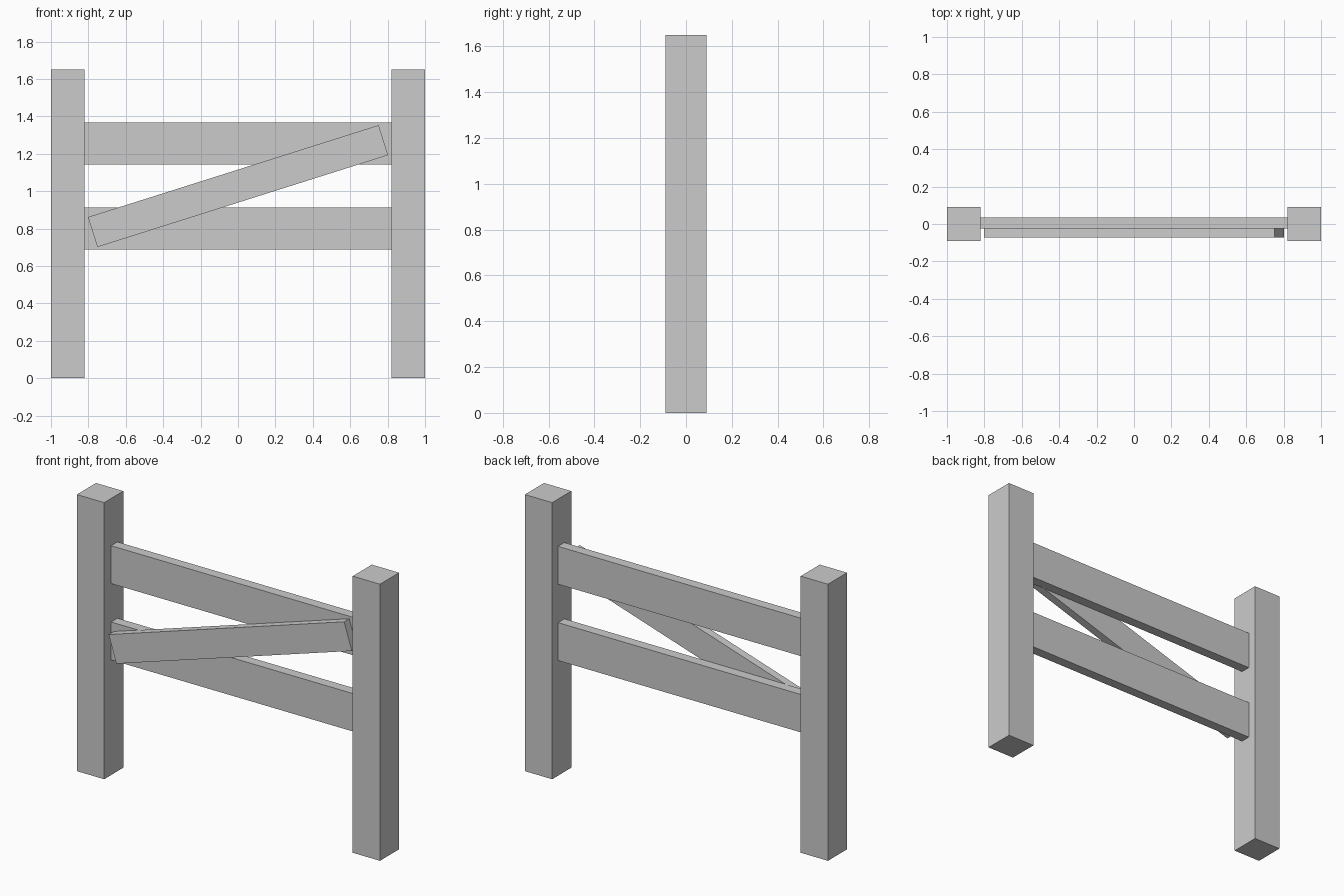
import bpy
from math import radians

if "Cube" in bpy.data.objects:
    bpy.data.objects.remove(bpy.data.objects["Cube"])


def box(name, size, centre, tilt=0.0):
    bpy.ops.mesh.primitive_cube_add(size=1, location=centre, rotation=(0, tilt, 0))
    ob = bpy.context.object
    ob.name = name
    ob.scale = size
    bpy.ops.object.transform_apply(location=False, rotation=False, scale=True)
    return ob


# Square posts at both ends
for side, sx in (("left", -1), ("right", 1)):
    box(f"{side}_post", (0.18, 0.18, 1.65), (sx * 0.91, 0, 0.825))

# Horizontal rails between the posts
for level, z in (("lower", 0.80), ("upper", 1.255)):
    box(f"{level}_rail", (1.64, 0.06, 0.226), (0, 0.005, z))

# Diagonal brace on the front of the rails, rising to the right
box("diagonal_brace", (1.63, 0.048, 0.168), (0, -0.049, 1.027), -radians(17.55))
